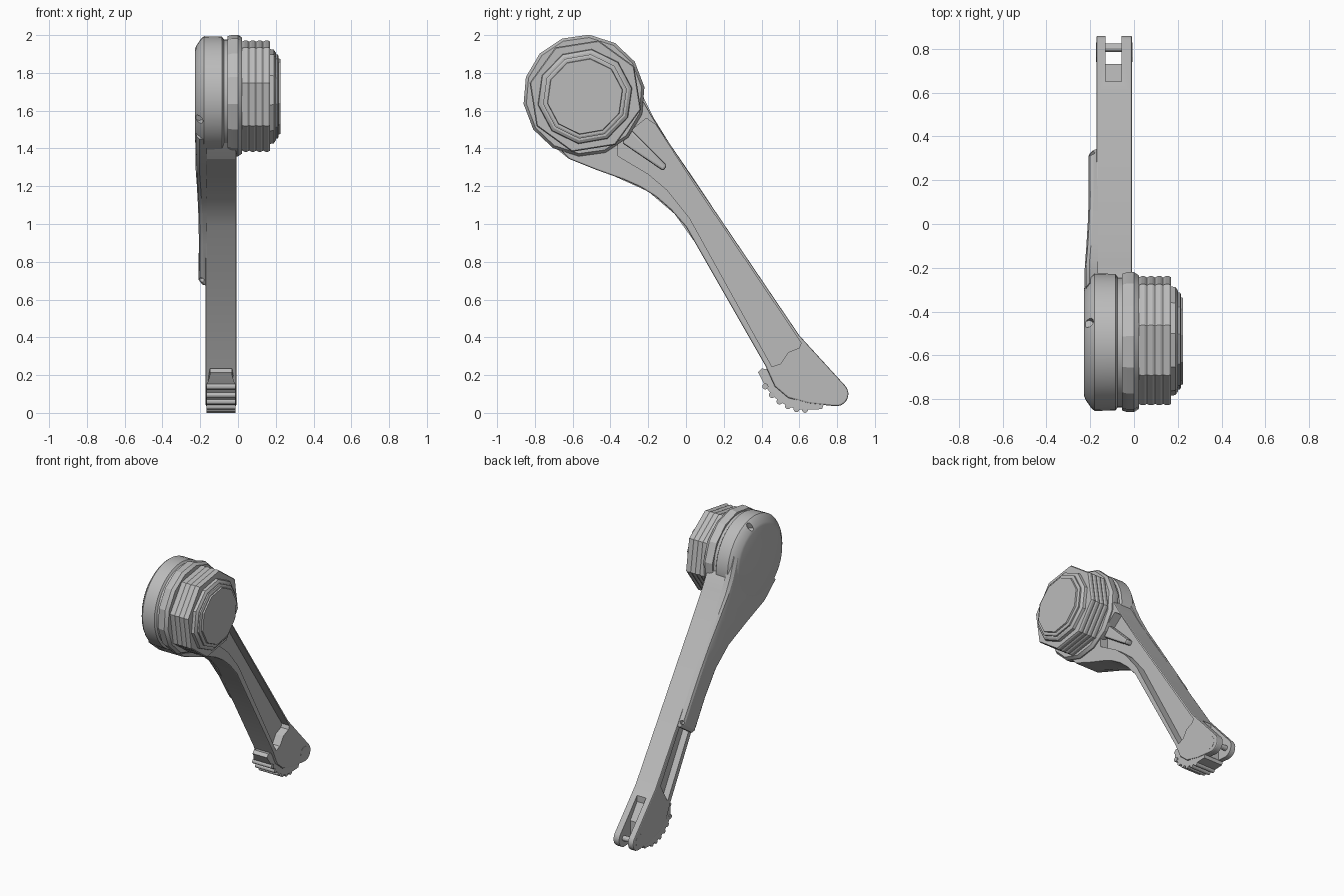
import bpy, bmesh, math
from mathutils import Vector

if "Cube" in bpy.data.objects:
    bpy.data.objects.remove(bpy.data.objects["Cube"])

grey = bpy.data.materials.new("plain_grey")
grey.use_nodes = True
grey.diffuse_color = (0.5, 0.5, 0.5, 1)
grey.node_tree.nodes["Principled BSDF"].inputs["Base Color"].default_value = (0.5, 0.5, 0.5, 1)

HEAD_Y, HEAD_Z = -0.54, 1.68


def finish(name, bm):
    bmesh.ops.recalc_face_normals(bm, faces=bm.faces)
    mesh = bpy.data.meshes.new(name)
    bm.to_mesh(mesh)
    bm.free()
    mesh.materials.append(grey)
    obj = bpy.data.objects.new(name, mesh)
    bpy.context.collection.objects.link(obj)
    return obj


def prism(name, outline, x0, x1):
    """Extrude a (y, z) outline along x."""
    bm = bmesh.new()
    face = bm.faces.new([bm.verts.new((x0, y, z)) for y, z in outline])
    new = bmesh.ops.extrude_face_region(bm, geom=[face])["geom"]
    verts = [v for v in new if isinstance(v, bmesh.types.BMVert)]
    bmesh.ops.translate(bm, verts=verts, vec=(x1 - x0, 0, 0))
    return finish(name, bm)


def loft(name, rings):
    """Join equal rings of points into a closed skin."""
    bm = bmesh.new()
    rings = [[bm.verts.new(p) for p in ring] for ring in rings]
    for a, b in zip(rings, rings[1:]):
        for i in range(len(a)):
            j = (i + 1) % len(a)
            bm.faces.new((a[i], a[j], b[j], b[i]))
    bm.faces.new(rings[0])
    bm.faces.new(rings[-1])
    return finish(name, bm)


def lathe(name, profile, sides, phase=0, y=HEAD_Y, z=HEAD_Z):
    """Turn an (x, radius) profile about an axis along x."""
    angles = [math.radians(phase) + math.tau * i / sides for i in range(sides)]
    return loft(name, [[(x, y + r * math.cos(a), z + r * math.sin(a)) for a in angles]
                       for x, r in profile])


def rod(name, start, end, r):
    """Cylinder between two points."""
    start, end = Vector(start), Vector(end)
    bm = bmesh.new()
    bmesh.ops.create_cone(bm, cap_ends=True, segments=12, radius1=r, radius2=r,
                          depth=(end - start).length)
    turn = (end - start).to_track_quat('Z', 'Y').to_matrix()
    bmesh.ops.rotate(bm, verts=bm.verts, matrix=turn)
    bmesh.ops.translate(bm, verts=bm.verts, vec=(start + end) / 2)
    return finish(name, bm)


def apply(obj, mod):
    bpy.context.view_layer.objects.active = obj
    bpy.ops.object.modifier_apply(modifier=mod.name)


def bevel(obj, width):
    mod = obj.modifiers.new("bevel", 'BEVEL')
    mod.width, mod.segments = width, 2
    mod.limit_method, mod.angle_limit = 'ANGLE', math.radians(50)
    apply(obj, mod)


def cut(obj, cutter):
    cutter.hide_render = True
    mod = obj.modifiers.new("cut", 'BOOLEAN')
    mod.operation, mod.object, mod.solver = 'DIFFERENCE', cutter, 'EXACT'
    apply(obj, mod)
    bpy.data.objects.remove(cutter)


def arc(y, z, r, start, end, count):
    angles = [math.radians(start + (end - start) * i / count) for i in range(count + 1)]
    return [(y + r * math.cos(a), z + r * math.sin(a)) for a in angles]


# Arm with a flared neck and rounded tip
lower_neck = [(-0.62, 1.345), (-0.47, 1.285), (-0.33, 1.235), (-0.24, 1.195),
              (-0.16, 1.145), (-0.08, 1.075), (0, 0.985)]
tip = [(0.42, 0.25), (0.47, 0.14), (0.54, 0.08), (0.65, 0.05)] + arc(0.795, 0.1, 0.065, -100, 40, 8)
upper_neck = [(0.6, 0.41), (-0.05, 1.37), (-0.13, 1.49), (-0.18, 1.57), (-0.22, 1.64)]
arm = prism("arm", arc(HEAD_Y, HEAD_Z, 0.288, 0, 222, 24) + lower_neck + tip + upper_neck,
            -0.172, -0.008)
bevel(arm, 0.008)

# Long recess with a forked upper end on the knob side
recess = [(-0.16, 1.525), (-0.21, 1.56), (-0.36, 1.44), (-0.36, 1.36), (-0.2, 1.265),
          (-0.1, 1.18), (0.02, 1.03), (0.455, 0.245), (0.5, 0.26), (0.54, 0.32),
          (0.6, 0.345), (0.61, 0.37), (0.02, 1.245)]
cut(arm, prism("recess_cutter", recess, -0.07, 0.1))

# Pocket on the cover side and slot between the fork prongs
pocket = [(0.21, 0.7), (0.315, 0.77), (0.54, 0.41), (0.46, 0.27)]
cut(arm, prism("pocket_cutter", pocket, -0.3, -0.125))
slot = [(0.65, 0.5), (0.65, 0.31), (0.73, 0.2), (0.73, -0.1), (1, -0.1), (1, 0.5)]
cut(arm, prism("slot_cutter", slot, -0.13, -0.057))

# Rib that divides the forked end of the recess
rib = prism("neck_rib", [(-0.34, 1.43), (-0.29, 1.5), (-0.1, 1.31), (-0.12, 1.28)], -0.08, -0.02)
bevel(rib, 0.012)

# Cover that tapers from the head down the arm: lower edge, upper edge, outer x
stations = [((-0.75, 1.45), (-0.27, 1.8), -0.226), ((-0.62, 1.345), (-0.22, 1.66), -0.226),
            ((-0.4, 1.262), (-0.17, 1.56), -0.225), ((-0.2, 1.172), (-0.09, 1.43), -0.218),
            ((-0.06, 1.053), (0.02, 1.27), -0.211), ((0.06, 0.885), (0.13, 1.105), -0.207),
            ((0.18, 0.69), (0.33, 0.8), -0.208), ((0.195, 0.675), (0.342, 0.775), -0.195)]
rings = []
for low, high, x in stations:
    low, high = Vector((0, *low)), Vector((0, *high))
    section = [(0, -0.165), (0, x + 0.022), (0.04, x + 0.007), (0.13, x)]
    section += [(1 - t, px) for t, px in reversed(section)]
    rings.append([low.lerp(high, t) + Vector((px, 0, 0)) for t, px in section])
cover = loft("cover", rings)

# Round head shell with a groove, and a faceted collar
head = lathe("head_shell", [(-0.228, 0.245), (-0.222, 0.262), (-0.195, 0.302), (-0.18, 0.314),
                           (-0.085, 0.312), (-0.075, 0.298), (-0.055, 0.298), (-0.045, 0.31)], 36)
lathe("collar", [(-0.055, 0.315), (-0.03, 0.323), (0.0, 0.323), (0.022, 0.308)], 14, 8)

# Small fastener holes in the head rim and the lower end of the cover
for angle in (72, 206):
    d = Vector((0, math.cos(math.radians(angle)), math.sin(math.radians(angle))))
    centre = Vector((-0.205, HEAD_Y, HEAD_Z))
    cut(head, rod("hole_cutter", centre + d * 0.26, centre + d * 0.4, 0.02))
across = Vector((0, 0.83, 0.56))
for side in (-1, 1):
    middle = Vector((-0.192, 0.25, 0.755))
    cut(cover, rod("hole_cutter", middle + across * side * 0.06, middle + across * side * 0.2, 0.013))

# Eight-sided knob with shallow ridges
knob_profile = [(0.0, 0.298)]
for i in range(4):
    x = 0.022 + i * 0.037
    knob_profile += [(x, 0.297), (x + 0.012, 0.303), (x + 0.026, 0.303)]
lathe("knob", knob_profile + [(0.17, 0.297)], 8, 31.5, -0.533, 1.677)

# Stepped cap on the knob
lathe("cap_base", [(0.16, 0.255), (0.19, 0.25), (0.2, 0.235)], 10, 10, -0.535, 1.675)
lathe("cap_step", [(0.19, 0.225), (0.21, 0.225), (0.215, 0.215)], 10, 10, -0.535, 1.675)
lathe("cap_centre", [(0.2, 0.207), (0.225, 0.2)], 10, 10, -0.535, 1.675)

# Ribbed latch under the tip
latch_curve = [(0.39, 0.2), (0.42, 0.14), (0.455, 0.095), (0.495, 0.06), (0.54, 0.035),
               (0.585, 0.02), (0.63, 0.016)]
latch = prism("latch", latch_curve + [(0.72, 0.02), (0.73, 0.05), (0.65, 0.08), (0.52, 0.13),
                                      (0.44, 0.23), (0.4, 0.235), (0.38, 0.215)], -0.168, -0.012)
for v in latch.data.vertices:
    if v.co.z > 0.18:
        v.co.x = -0.09 + (v.co.x + 0.09) * 0.75
for i, (y, z) in enumerate(latch_curve[1:]):
    rod(f"latch_ridge_{i + 1}", (-0.168, y, z), (-0.012, y, z), 0.016)

# Cross pin through the fork
rod("fork_pin", (-0.171, 0.805, 0.1), (-0.009, 0.805, 0.1), 0.019)
for x in (-0.1715, -0.0085):
    rod("pin_face", (x - 0.0015, 0.785, 0.105), (x + 0.0015, 0.785, 0.105), 0.045)

# Smooth the rounded parts, keep crisp edges
for obj in bpy.context.collection.objects:
    if obj.type == 'MESH' and obj.data.materials and obj.data.materials[0] == grey:
        obj.select_set(True)
        bpy.context.view_layer.objects.active = obj
bpy.ops.object.shade_smooth_by_angle(angle=math.radians(22))
